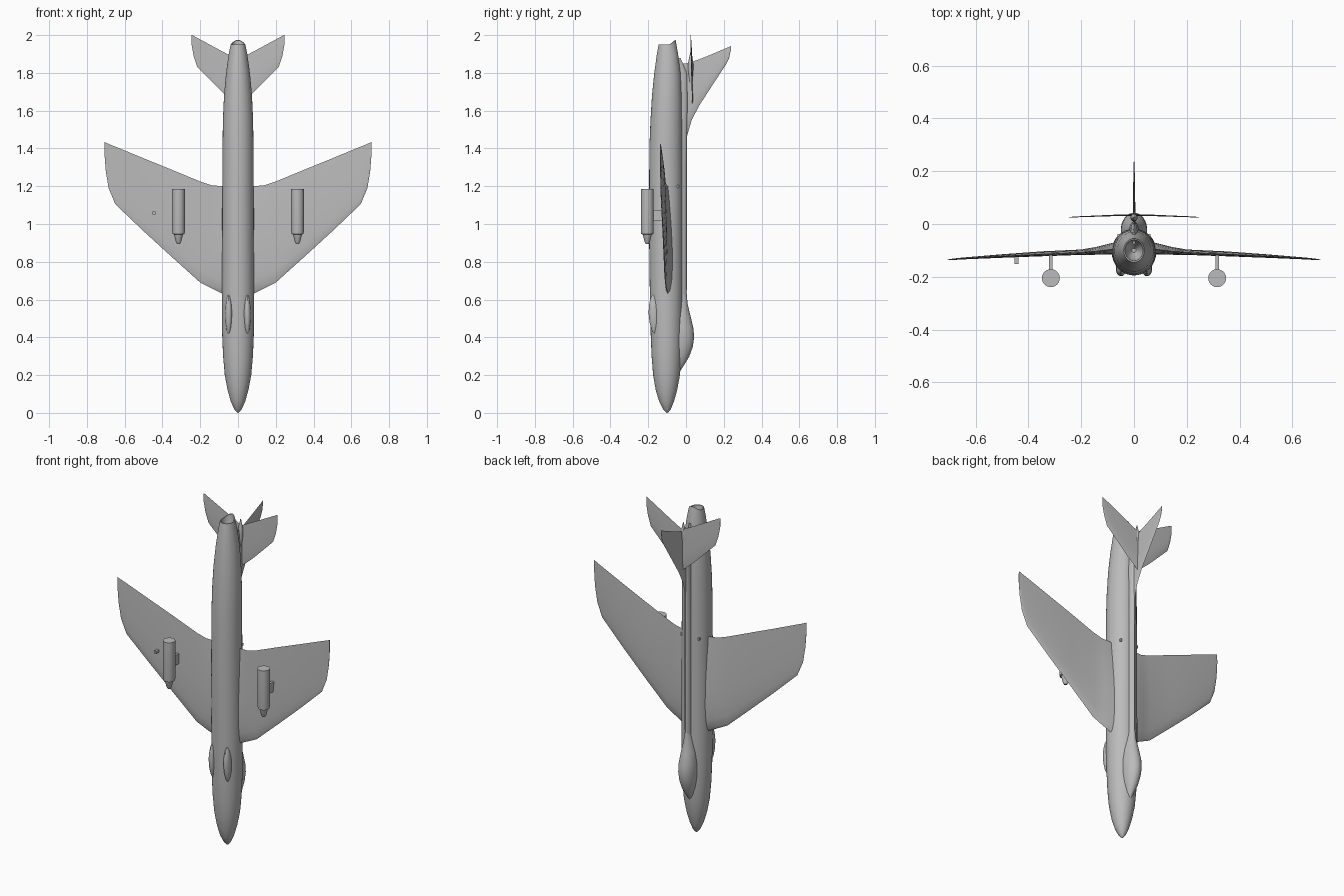
import bpy, bmesh, math
from mathutils import Vector

grey = bpy.data.materials.new("light_grey")
grey.diffuse_color = (0.5, 0.5, 0.5, 1)


def finish(name, bm, angle=35):
    bmesh.ops.recalc_face_normals(bm, faces=bm.faces)
    me = bpy.data.meshes.new(name)
    bm.to_mesh(me)
    bm.free()
    me.materials.append(grey)
    ob = bpy.data.objects.new(name, me)
    bpy.context.collection.objects.link(ob)
    bpy.ops.object.select_all(action='DESELECT')
    ob.select_set(True)
    bpy.context.view_layer.objects.active = ob
    bpy.ops.object.shade_smooth_by_angle(angle=math.radians(angle))
    return ob


def skin(name, rings, angle=35):
    """Bridge equal-sized rings of points and cap both ends."""
    bm = bmesh.new()
    vs = [[bm.verts.new(p) for p in r] for r in rings]
    n = len(vs[0])
    for a, b in zip(vs, vs[1:]):
        for i in range(n):
            bm.faces.new((a[i], a[(i + 1) % n], b[(i + 1) % n], b[i]))
    bm.faces.new(vs[0])
    bm.faces.new(vs[-1])
    return finish(name, bm, angle)


def ring(z, cy, rx, ry, cx=0, n=32, lip=0):
    out = []
    for i in range(n):
        a = 2 * math.pi * i / n
        s = math.sin(a)
        out.append((cx + rx * math.cos(a), cy + ry * s, z + lip * max(0, s) ** 2))
    return out


def body(name, stations, cx=0, n=32, angle=35):
    """Loft of ellipses; stations are (z, low y, high y, half width)."""
    return skin(name, [ring(z, (a + b) / 2, w, (b - a) / 2, cx, n)
                       for z, a, b, w in stations], angle)


def airfoil(span, le, te, mid, thick, n=9):
    """Closed section with chord along z and thickness along y."""
    def half(t):
        return thick * (1.48 * math.sqrt(t) - 0.63 * t - 1.76 * t * t
                        + 1.42 * t ** 3 - 0.508 * t ** 4)
    ts = [(1 - math.cos(math.pi * i / n)) / 2 for i in range(n + 1)]
    up = [(span, mid + half(t), le + (te - le) * t) for t in ts]
    low = [(span, mid - half(t) * 0.8, le + (te - le) * t) for t in ts[1:]]
    return up + low[::-1]


def mirrored(ob):
    m = ob.modifiers.new("mirror", 'MIRROR')
    m.use_axis = (True, False, False)
    return ob


def box(name, lo, hi):
    x0, y0, z0 = lo
    x1, y1, z1 = hi
    return skin(name, [[(x0, y0, z), (x1, y0, z), (x1, y1, z), (x0, y1, z)]
                       for z in (z0, z1)])


# fuselage: nose to jet pipe, folding inward at the open rear
hull = [(0.005, -0.108, -0.092, 0.008), (0.02, -0.122, -0.08, 0.02),
        (0.06, -0.142, -0.064, 0.038), (0.12, -0.16, -0.047, 0.055),
        (0.2, -0.174, -0.032, 0.07), (0.3, -0.182, -0.024, 0.079),
        (0.42, -0.187, -0.02, 0.084), (0.6, -0.191, -0.018, 0.085),
        (0.9, -0.195, -0.018, 0.084), (1.2, -0.195, -0.018, 0.083),
        (1.4, -0.194, -0.02, 0.082), (1.55, -0.188, -0.02, 0.08),
        (1.68, -0.18, -0.022, 0.074), (1.8, -0.168, -0.028, 0.063),
        (1.9, -0.154, -0.042, 0.049)]
rings = [ring(z, (a + b) / 2, w, (b - a) / 2) for z, a, b, w in hull]
rings.insert(0, ring(0, -0.1, 0.002, 0.002))
rings += [ring(1.95, -0.1, 0.039, 0.045, lip=0.025),
          ring(1.95, -0.1, 0.034, 0.039, lip=0.022),
          ring(1.86, -0.1, 0.03, 0.034), ring(1.82, -0.1, 0.008, 0.008)]
skin("fuselage", rings)

# canopy blister and the spine behind it
body("canopy", [(0.215, -0.05, -0.035, 0.004), (0.25, -0.07, -0.012, 0.022),
                (0.3, -0.085, 0.018, 0.037), (0.35, -0.09, 0.036, 0.046),
                (0.4, -0.09, 0.043, 0.05), (0.45, -0.09, 0.039, 0.049),
                (0.52, -0.085, 0.022, 0.04), (0.58, -0.07, 0.008, 0.027),
                (0.64, -0.06, 0.003, 0.016)])
body("spine", [(0.55, -0.06, 0.0, 0.018), (0.65, -0.06, 0.004, 0.019),
               (1.3, -0.06, 0.004, 0.019), (1.45, -0.06, 0.006, 0.019),
               (1.65, -0.06, 0.01, 0.018), (1.8, -0.07, 0.005, 0.013),
               (1.88, -0.08, -0.03, 0.006)], n=16)

# swept wings with thick inlet roots: x, leading z, trailing z, y, half thickness
wing = [(0.03, 0.62, 1.2, -0.095, 0.058), (0.085, 0.632, 1.2, -0.096, 0.048),
        (0.14, 0.66, 1.205, -0.103, 0.034), (0.2, 0.69, 1.225, -0.108, 0.023),
        (0.35, 0.825, 1.287, -0.114, 0.021), (0.5, 0.962, 1.348, -0.122, 0.015),
        (0.65, 1.105, 1.41, -0.131, 0.008), (0.685, 1.19, 1.424, -0.134, 0.006),
        (0.7, 1.28, 1.431, -0.135, 0.004), (0.706, 1.36, 1.434, -0.136, 0.002)]
mirrored(skin("wing", [airfoil(*s) for s in wing], 30))

# tailplane
tail = [(0.0, 1.625, 1.87, 0.034, 0.007), (0.08, 1.695, 1.912, 0.032, 0.006),
        (0.215, 1.83, 1.985, 0.027, 0.004), (0.235, 1.89, 1.996, 0.026, 0.003),
        (0.246, 1.95, 2.0, 0.025, 0.002)]
mirrored(skin("tailplane", [airfoil(*s, n=5) for s in tail], 30))

# upright fin with its curved root fillet
fin = [(-0.03, 1.42, 1.85, 0.012), (0.004, 1.46, 1.85, 0.012),
       (0.03, 1.55, 1.858, 0.011), (0.07, 1.627, 1.872, 0.01),
       (0.14, 1.735, 1.9, 0.008), (0.215, 1.85, 1.932, 0.005),
       (0.228, 1.878, 1.937, 0.004), (0.237, 1.92, 1.942, 0.002)]
skin("fin", [[(y, x, z) for x, y, z in airfoil(s, a, b, 0, t, 6)]
             for s, a, b, t in fin], 30)
body("fin_bullet", [(1.74, 0.02, 0.03, 0.004), (1.82, 0.01, 0.04, 0.014),
                    (1.86, 0.012, 0.038, 0.013), (1.91, 0.023, 0.027, 0.002)], n=12)

# belly blisters
mirrored(body("belly_blister",
              [(0.42, -0.172, -0.162, 0.004), (0.44, -0.183, -0.15, 0.012),
               (0.48, -0.193, -0.14, 0.018), (0.53, -0.198, -0.14, 0.02),
               (0.57, -0.196, -0.14, 0.017), (0.605, -0.189, -0.145, 0.011),
               (0.625, -0.178, -0.155, 0.004)], cx=0.049, n=16))

# underwing pods on short pylons
pod = [(0.895, 0.008), (0.905, 0.014), (0.945, 0.024), (0.947, 0.032),
       (0.96, 0.034), (1.185, 0.034)]
mirrored(skin("pod", [ring(z, -0.205, r, r, 0.315, 24) for z, r in pod]))
mirrored(box("pylon", (0.308, -0.18, 1.015), (0.322, -0.115, 1.075)))

# small vents beside the spine and a probe under one wing
mirrored(box("vent", (0.05, -0.06, 1.19), (0.062, -0.038, 1.206)))
box("wing_probe", (-0.452, -0.152, 1.05), (-0.438, -0.125, 1.065))
